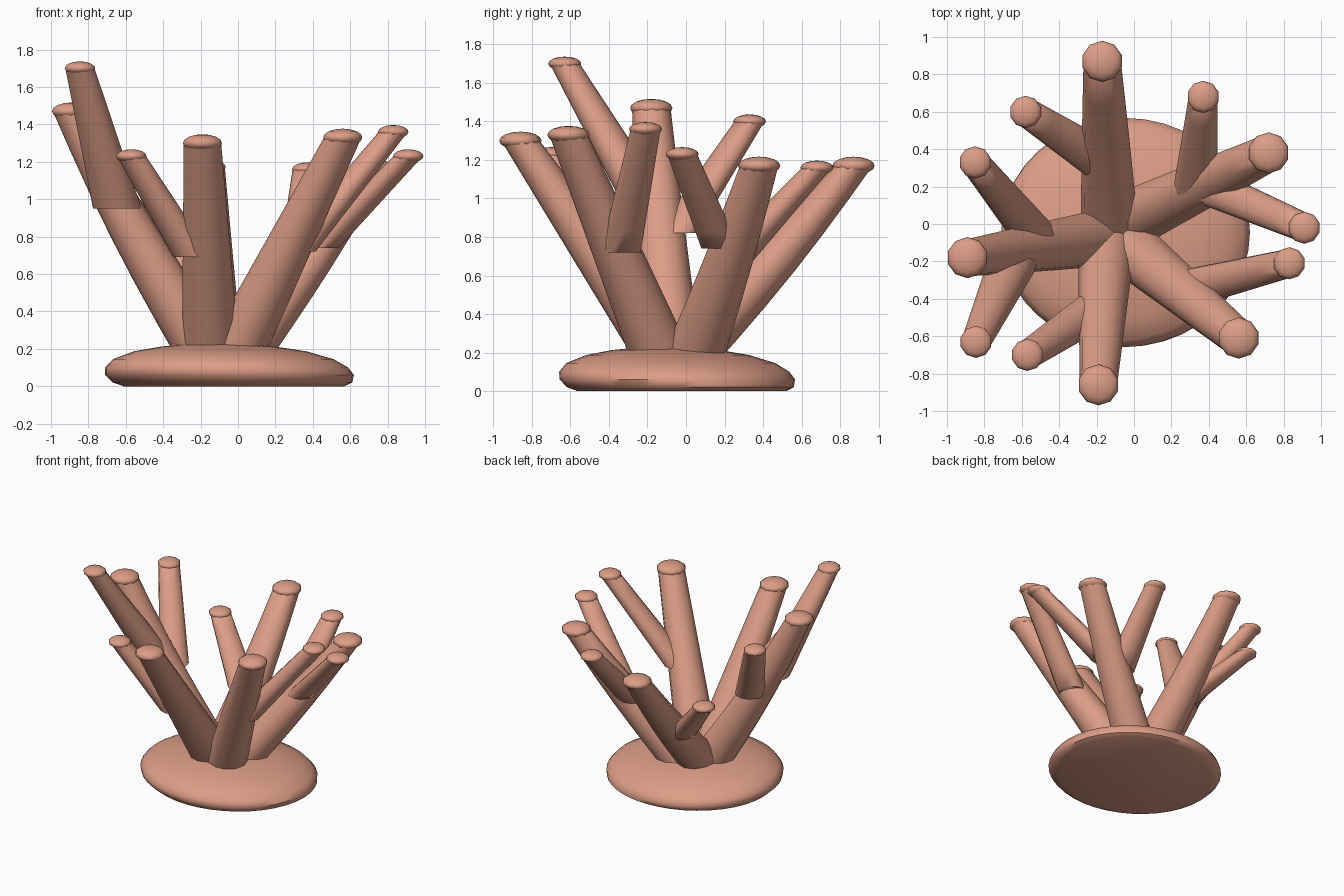
import bpy
import bmesh
from math import cos, sin, pi
from mathutils import Vector, Matrix

if "Cube" in bpy.data.objects:
    bpy.data.objects.remove(bpy.data.objects["Cube"], do_unlink=True)

# Single coral colour
coral = bpy.data.materials.new("coral_pink")
coral.use_nodes = True
COLOUR = (0.72, 0.34, 0.24, 1)
coral.diffuse_color = COLOUR
coral.node_tree.nodes["Principled BSDF"].inputs["Base Color"].default_value = COLOUR

UP = Vector((0, 0, 1))


def finish(bm, name, angle):
    bmesh.ops.recalc_face_normals(bm, faces=bm.faces)
    mesh = bpy.data.meshes.new(name)
    bm.to_mesh(mesh)
    bm.free()
    mesh.materials.append(coral)
    obj = bpy.data.objects.new(name, mesh)
    bpy.context.collection.objects.link(obj)
    bpy.ops.object.select_all(action='DESELECT')
    obj.select_set(True)
    bpy.context.view_layer.objects.active = obj
    bpy.ops.object.shade_smooth_by_angle(angle=angle)
    return obj


def skin(bm, rings):
    for a, b in zip(rings, rings[1:]):
        n = len(a)
        for i in range(n):
            j = (i + 1) % n
            bm.faces.new((a[i], a[j], b[j], b[i]))
    bm.faces.new(rings[0])
    bm.faces.new(rings[-1])


def branch(name, start, tip, r0, r1, bulge=0.0, lean=0.0, sides=12, steps=6):
    """Tapered stem with a flattened knob; rings turn level towards the tip."""
    start, tip = Vector(start), Vector(tip)
    axis = (tip - start).normalized()
    outward = Vector((axis.x, axis.y, 0)).normalized()
    bm = bmesh.new()
    rings = []
    for k in range(steps + 1):
        t = k / steps
        centre = start.lerp(tip, t) + outward * bulge * sin(pi * t)
        turn = UP.rotation_difference(UP.lerp(axis, lean * (1 - t)).normalized())
        r = r0 + (r1 - r0) * t
        ring = [Vector((r * cos(2 * pi * i / sides), r * sin(2 * pi * i / sides), 0))
                for i in range(sides)]
        rings.append([bm.verts.new(centre + turn @ p) for p in ring])
    skin(bm, rings)
    finish(bm, name, 0.9)

    # Rounded knob on the end
    bm = bmesh.new()
    knob = r1 * 1.1
    bmesh.ops.create_uvsphere(bm, u_segments=10, v_segments=8, radius=knob,
                              matrix=Matrix.Translation(tip) @ Matrix.Diagonal((1, 1, 0.43, 1)))
    finish(bm, name + "_knob", 1.2)


# Domed base, its crown pushed slightly off centre
profile = [(0.59, 0), (0.64, 0.02), (0.665, 0.06), (0.65, 0.10), (0.59, 0.145),
           (0.46, 0.187), (0.3, 0.213), (0.12, 0.229), (0.02, 0.231)]
bm = bmesh.new()
rings = []
for r, z in profile:
    shift = -0.4 * (z - 0.06)
    rings.append([bm.verts.new((-0.045 + shift + r * cos(2 * pi * i / 40),
                                -0.045 + shift + 0.92 * r * sin(2 * pi * i / 40), z))
                  for i in range(40)])
skin(bm, rings)
finish(bm, "base", 0.9)

# Main stems: name, foot, tip, bulge
stems = [
    ("back_stem", (-0.13, -0.04, 0.15), (-0.17, 0.87, 1.17), 0.03),
    ("back_left_stem", (-0.01, 0.03, 0.15), (0.72, 0.38, 1.17), 0.02),
    ("front_left_stem", (-0.03, -0.12, 0.15), (0.56, -0.61, 1.33), 0.0),
    ("front_stem", (-0.145, -0.08, 0.15), (-0.19, -0.86, 1.30), 0.0),
    ("right_stem", (-0.15, -0.07, 0.15), (-0.89, -0.18, 1.47), 0.03),
]
for name, foot, tip, bulge in stems:
    branch(name, foot, tip, 0.155, 0.1, bulge, lean=0.7)

# Side shoots growing out of the stems: name, root, tip, root radius
shoots = [
    ("back_shoot", (-0.21, 0.36, 0.56), (-0.58, 0.60, 0.97), 0.11),
    ("back_left_shoot", (0.33, 0.22, 0.66), (0.37, 0.68, 1.16), 0.115),
    ("left_shoot", (0.44, 0.18, 0.74), (0.91, -0.02, 1.23), 0.1),
    ("front_left_shoot", (0.31, -0.34, 0.72), (0.83, -0.21, 1.36), 0.105),
    ("front_shoot", (-0.24, -0.48, 0.69), (-0.57, -0.70, 1.23), 0.105),
    ("tall_right_shoot", (-0.645, -0.19, 0.95), (-0.845, -0.63, 1.70), 0.13),
    ("back_right_shoot", (-0.54, -0.05, 0.82), (-0.85, 0.33, 1.40), 0.11),
]
for name, root, tip, radius in shoots:
    branch(name, root, tip, radius, 0.078)
